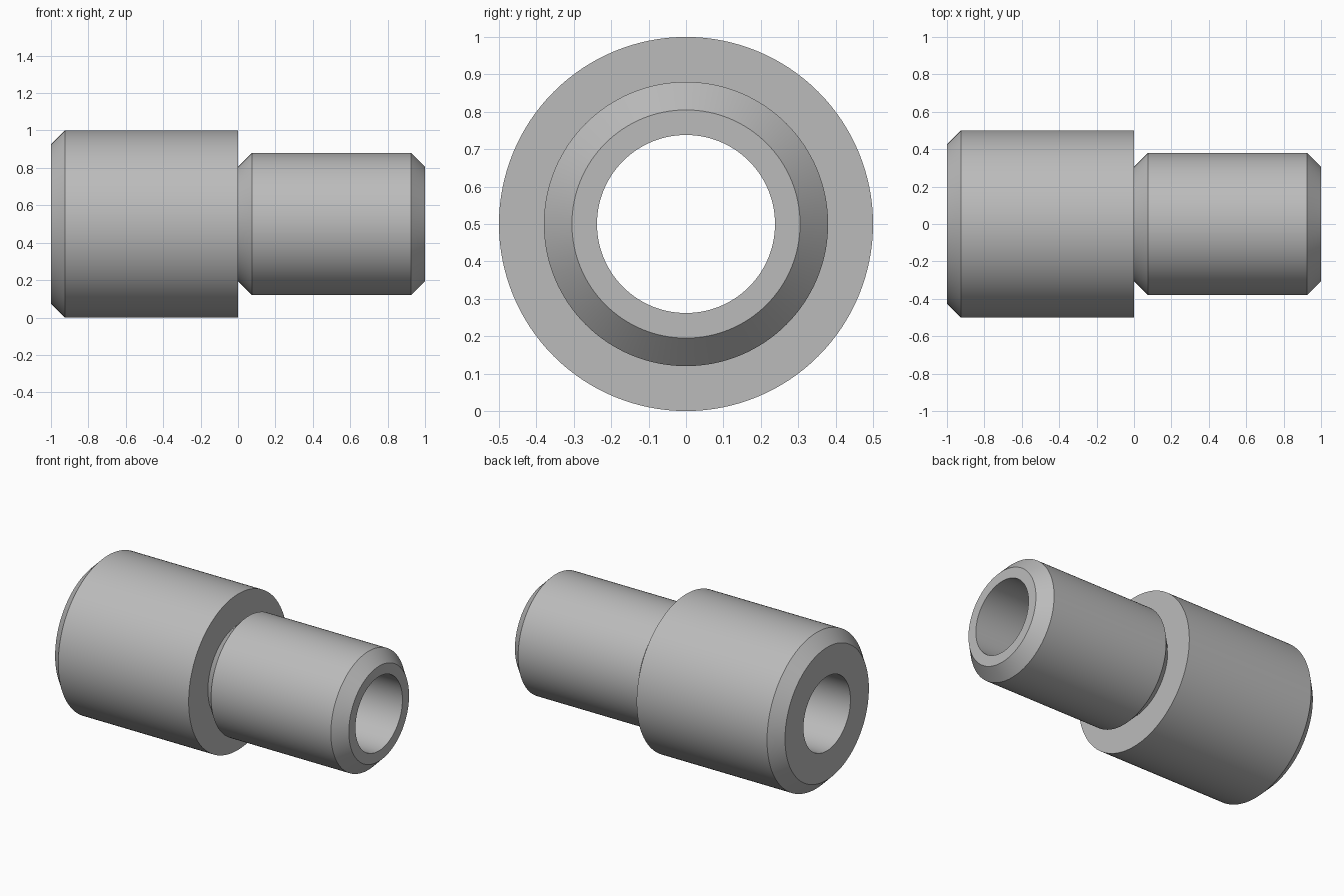
import bpy, bmesh, math
from mathutils import Matrix, Vector

cube = bpy.data.objects.get("Cube")
if cube:
    bpy.data.objects.remove(cube, do_unlink=True)

SEGMENTS = 128
AXIS_HEIGHT = 0.5
BORE, BODY, SPIGOT, CHAMFER = 0.238, 0.5, 0.38, 0.075

# Plain grey metal
metal = bpy.data.materials.new("grey metal")
metal.use_nodes = True
grey = (0.5, 0.5, 0.5, 1)
metal.diffuse_color = grey
metal.node_tree.nodes["Principled BSDF"].inputs["Base Color"].default_value = grey


def turned_part(name, profile):
    """Revolve a closed (x, radius) profile around the x axis."""
    bm = bmesh.new()
    verts = [bm.verts.new((x, 0, r)) for x, r in profile]
    edges = [bm.edges.new((a, b)) for a, b in zip(verts, verts[1:] + verts[:1])]
    bmesh.ops.spin(bm, geom=verts + edges, cent=(0, 0, 0), axis=(1, 0, 0),
                   angle=math.tau, steps=SEGMENTS, use_merge=True)
    bmesh.ops.remove_doubles(bm, verts=bm.verts, dist=1e-5)
    bmesh.ops.recalc_face_normals(bm, faces=bm.faces)
    bmesh.ops.transform(bm, matrix=Matrix.Translation(Vector((0, 0, AXIS_HEIGHT))),
                        verts=bm.verts)
    mesh = bpy.data.meshes.new(name)
    bm.to_mesh(mesh)
    bm.free()
    mesh.materials.append(metal)
    obj = bpy.data.objects.new(name, mesh)
    bpy.context.collection.objects.link(obj)
    bpy.ops.object.select_all(action="DESELECT")
    obj.select_set(True)
    bpy.context.view_layer.objects.active = obj
    bpy.ops.object.shade_smooth_by_angle(angle=math.radians(30))
    return obj


# Wide body, undercut shoulder, chamfered spigot and straight through bore
turned_part("stepped_sleeve", [
    (-1, BORE),
    (-1, BODY - CHAMFER),
    (-1 + CHAMFER, BODY),
    (0, BODY),
    (0, SPIGOT - CHAMFER),
    (CHAMFER, SPIGOT),
    (1 - CHAMFER, SPIGOT),
    (1, SPIGOT - CHAMFER),
    (1, BORE),
])
